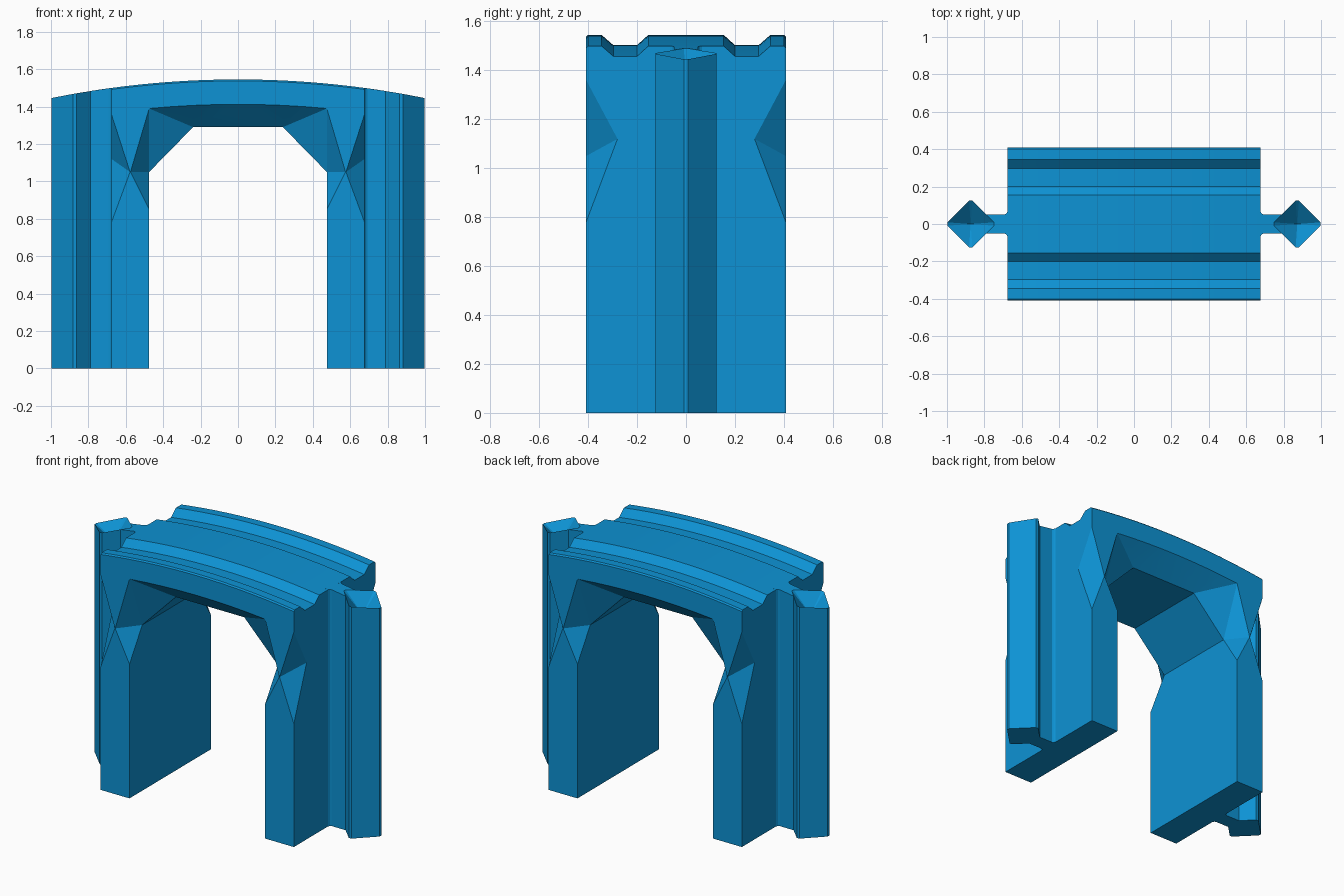
import bpy, bmesh, math

if "Cube" in bpy.data.objects:
    bpy.data.objects.remove(bpy.data.objects["Cube"])

R = 5.05                      # radius of the gently arched top
HALF_X, HALF_Y = 0.677, 0.408


def arc(x, top=1.545):
    return top - R + math.sqrt(R * R - x * x)


blue = bpy.data.materials.new("plastic_blue")
blue.diffuse_color = (0.004, 0.29, 0.66, 1)
blue.use_nodes = True
blue.node_tree.nodes["Principled BSDF"].inputs["Base Color"].default_value = blue.diffuse_color


def add_object(name, bm):
    bmesh.ops.recalc_face_normals(bm, faces=bm.faces)
    mesh = bpy.data.meshes.new(name)
    bm.to_mesh(mesh)
    bm.free()
    mesh.materials.append(blue)
    ob = bpy.data.objects.new(name, mesh)
    bpy.context.collection.objects.link(ob)
    return ob


def hull(name, points):
    bm = bmesh.new()
    for p in points:
        bm.verts.new(p)
    res = bmesh.ops.convex_hull(bm, input=bm.verts[:])
    junk = {g for g in res["geom_interior"] + res["geom_unused"]
            if isinstance(g, bmesh.types.BMVert)}
    bmesh.ops.delete(bm, geom=list(junk), context="VERTS")
    return add_object(name, bm)


# Arched body: grooved cross-section swept along x
half = [(0.154, 0), (0.2, -0.042), (0.297, -0.042), (0.345, 0),
        (HALF_Y - 0.008, 0), (HALF_Y, -0.008)]
section = [(-y, d) for y, d in reversed(half)] + half
bm = bmesh.new()
rings = []
N = 24
for i in range(N + 1):
    x = -HALF_X + 2 * HALF_X * i / N
    ring = [bm.verts.new((x, y, arc(x) + d)) for y, d in section]
    ring += [bm.verts.new((x, HALF_Y, 0)), bm.verts.new((x, -HALF_Y, 0))]
    rings.append(ring)
for a, b in zip(rings, rings[1:]):
    for k in range(len(a)):
        j = (k + 1) % len(a)
        bm.faces.new((a[k], a[j], b[j], b[k]))
bm.faces.new(rings[0])
bm.faces.new(rings[-1])
body = add_object("arched_body", bm)

# Passage through the middle, with chamfered upper corners
IN_X, IN_Y = 0.475, 0.28
passage = [(s * x, y, z) for s in (-1, 1) for y in (-0.6, 0.6)
           for x, z in ((IN_X, -0.1), (IN_X, 1.05), (0.24, 1.29))]
cutters = [hull("passage_cutter", passage)]

for sy in (-1, 1):
    # Flared mouth of the passage, pointed into each pillar
    pts = []
    for y in (HALF_Y, HALF_Y + 0.05):
        for s in (-1, 1):
            pts += [(s * 0.575, sy * y, 1.05), (s * IN_X, sy * y, 0.85)]
        for i in range(9):
            x = IN_X * (i / 4 - 1)
            pts.append((x, sy * y, arc(x, 1.412)))
    for s in (-1, 1):
        pts += [(s * IN_X, sy * IN_Y, 1.05), (s * 0.24, sy * IN_Y, 1.29)]
    cutters.append(hull("mouth_cutter", pts))
    # Facet notch on each outer pillar corner
    for sx in (-1, 1):
        notch = [(HALF_X, HALF_Y, 1.36), (HALF_X, HALF_Y, 0.78),
                 (0.577, HALF_Y, 1.05), (HALF_X, IN_Y, 1.12),
                 (HALF_X + 0.03, HALF_Y + 0.03, 1.07)]
        cutters.append(hull("notch_cutter",
                            [(sx * x, sy * y, z) for x, y, z in notch]))

for c in cutters:
    c.hide_render = True
    c.hide_set(True)
    m = body.modifiers.new("cut", "BOOLEAN")
    m.operation, m.solver, m.object = "DIFFERENCE", "EXACT", c
bpy.context.view_layer.objects.active = body
body.select_set(True)
for m in list(body.modifiers):
    bpy.ops.object.modifier_apply(modifier=m.name)
for c in cutters:
    bpy.data.objects.remove(c)


def prism(name, outline, pit=None):
    """Upright prism whose top follows the arch, optionally with a pointed pit."""
    bm = bmesh.new()
    low = [bm.verts.new((x, y, 0)) for x, y in outline]
    high = [bm.verts.new((x, y, arc(x))) for x, y in outline]
    n = len(outline)
    bm.faces.new(low)
    tip = bm.verts.new(pit) if pit else None
    for k in range(n):
        j = (k + 1) % n
        bm.faces.new((low[k], low[j], high[j], high[k]))
        if tip:
            bm.faces.new((high[k], high[j], tip))
    if not tip:
        bm.faces.new(high)
    return add_object(name, bm)


# Side connectors: diamond posts joined to the body by thin webs
CX, D, T = 0.873, 0.134, 0.009
parts = [body]
for s, side in ((-1, "left"), (1, "right")):
    q = D - T
    diamond = [(q, -T), (q, T), (T, q), (-T, q),
               (-q, T), (-q, -T), (-T, -q), (T, -q)]
    parts.append(prism(side + "_connector_post",
                       [(s * (CX + x), y) for x, y in diamond],
                       (s * CX, 0, arc(CX) - 0.1)))
    W = 0.05
    web = [(0.66, -0.066), (HALF_X, -0.066), (0.683, -0.055), (0.693, -W),
           (CX - D + W, -W), (CX - q, -T)]
    web += [(x, -y) for x, y in reversed(web)]
    parts.append(prism(side + "_connector_web", [(s * x, y) for x, y in web]))

# Smooth the arch while keeping facets crisp
for ob in parts:
    ob.select_set(True)
bpy.ops.object.shade_smooth_by_angle(angle=math.radians(15))
